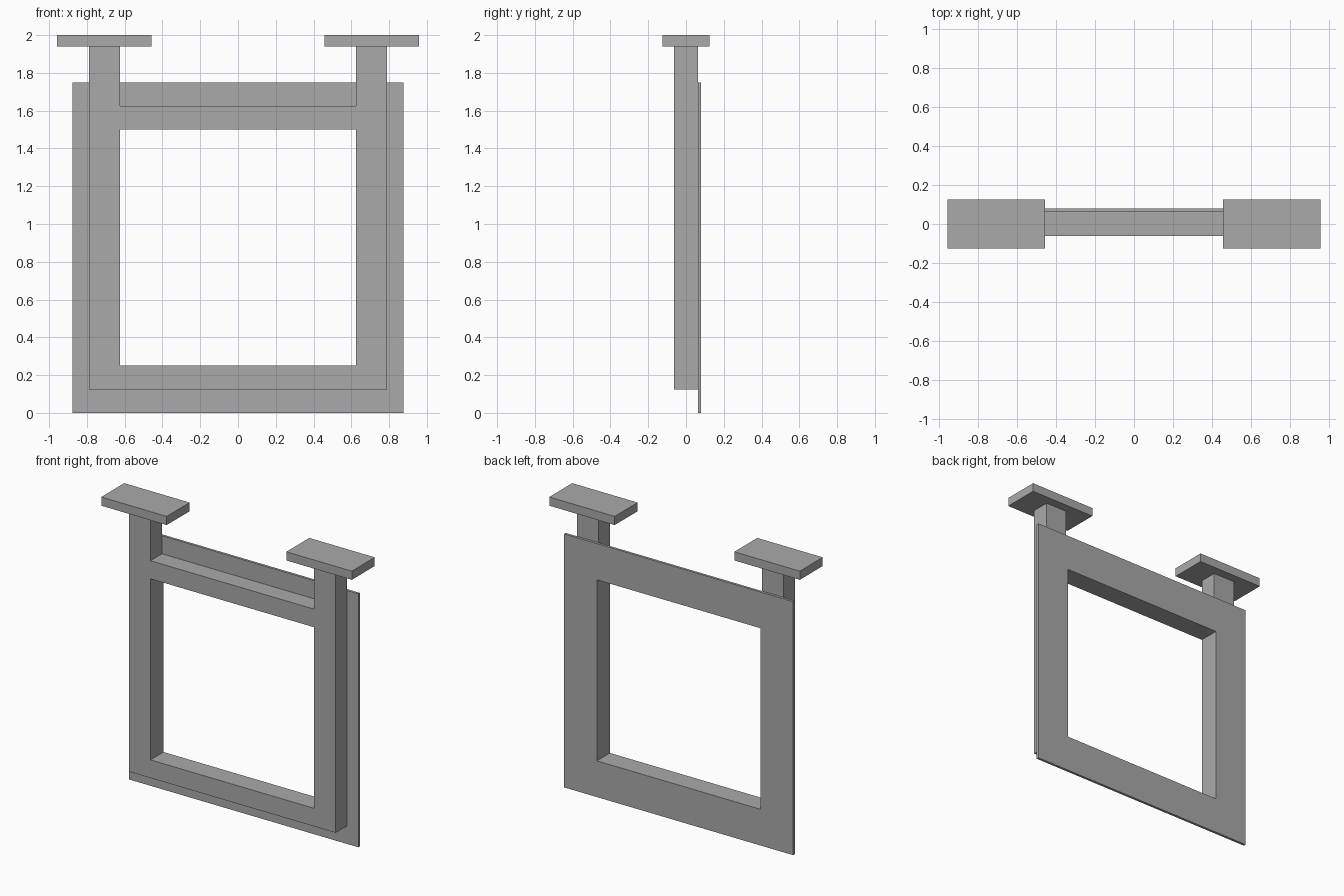
import bpy
import bmesh

cube = bpy.data.objects.get("Cube")
if cube:
    bpy.data.objects.remove(cube, do_unlink=True)

# Single plain grey finish
grey = bpy.data.materials.new("plain grey")
grey.use_nodes = True
colour = (0.40, 0.40, 0.40, 1)
grey.diffuse_color = colour
grey.node_tree.nodes["Principled BSDF"].inputs["Base Color"].default_value = colour


def finish(bm, name):
    bmesh.ops.recalc_face_normals(bm, faces=bm.faces)
    mesh = bpy.data.meshes.new(name)
    bm.to_mesh(mesh)
    bm.free()
    mesh.materials.append(grey)
    obj = bpy.data.objects.new(name, mesh)
    bpy.context.collection.objects.link(obj)
    return obj


def box(name, x, y, z):
    bm = bmesh.new()
    bmesh.ops.create_cube(bm, size=1)
    for v in bm.verts:
        v.co = [r[0] if c < 0 else r[1] for c, r in zip(v.co, (x, y, z))]
    return finish(bm, name)


def window_frame(name, outer, inner, y):
    """Rectangular ring; outer and inner are (half width, bottom, top)."""
    bm = bmesh.new()

    def loop(rect, depth):
        w, low, high = rect
        return [bm.verts.new((px, depth, pz))
                for px, pz in ((-w, low), (w, low), (w, high), (-w, high))]

    loops = [loop(outer, y[0]), loop(inner, y[0]), loop(inner, y[1]), loop(outer, y[1])]
    for k in range(4):
        a, b = loops[k], loops[(k + 1) % 4]
        for i in range(4):
            j = (i + 1) % 4
            bm.faces.new((a[i], a[j], b[j], b[i]))
    return finish(bm, name)


opening = (0.625, 0.25, 1.5)
front, back, rear = -0.0625, 0.0625, 0.08

# Thin wide flange behind, deeper frame in front, sharing one opening
window_frame("back_flange", (0.875, 0, 1.75), opening, (back, rear))
window_frame("main_frame", (0.79, 0.125, 1.625), opening, (front, back))

# Posts rising above the frame, each with a flat mounting plate
for side, s in (("left", 1), ("right", -1)):
    box(side + "_post", sorted((s * 0.625, s * 0.79)), (front, back), (1.625, 1.94))
    box(side + "_top_plate", sorted((s * 0.457, s * 0.957)), (-0.125, 0.125), (1.94, 2))
